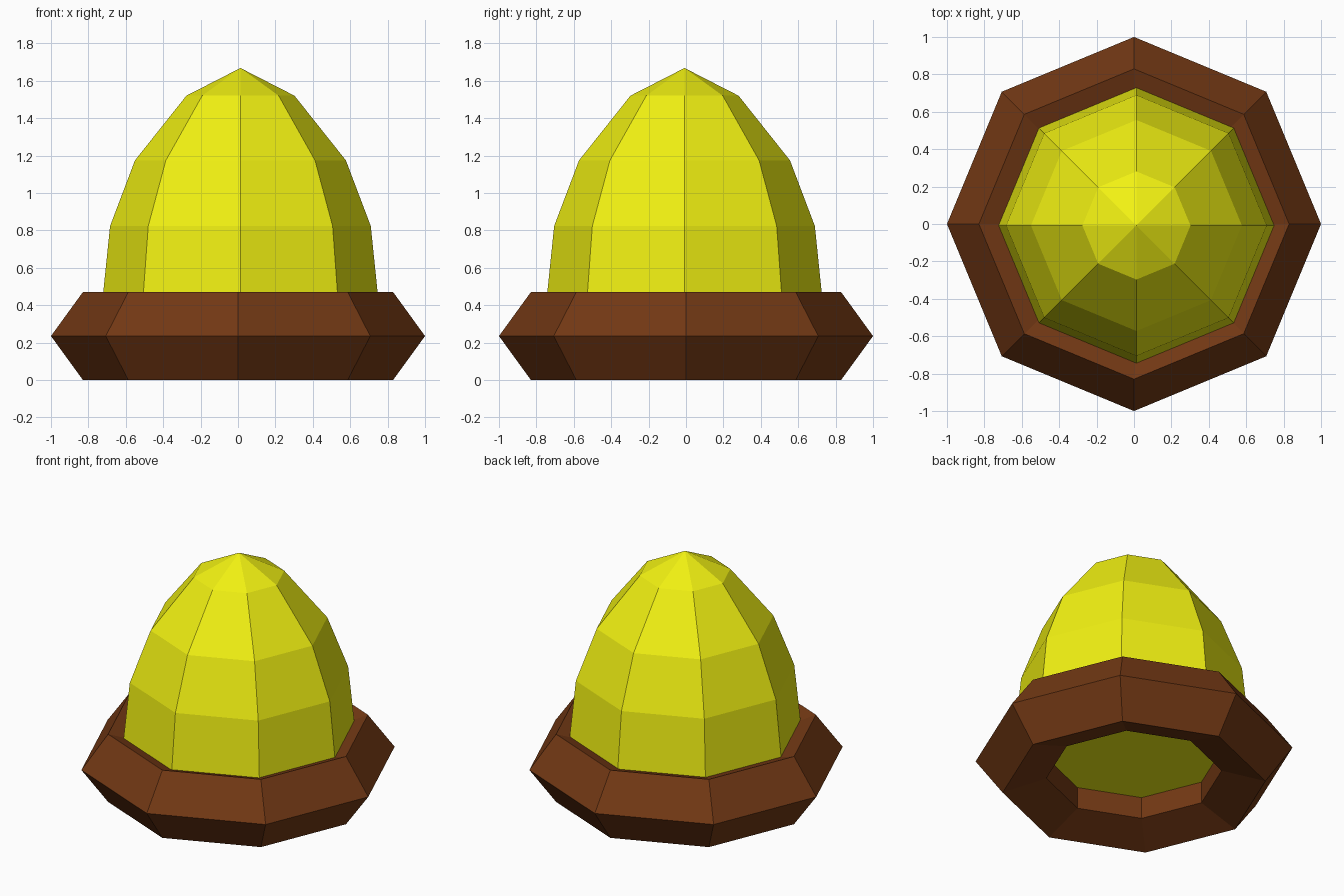
import bpy, bmesh, math

if "Cube" in bpy.data.objects:
    bpy.data.objects.remove(bpy.data.objects["Cube"])

SIDES = 8

def paint(obj, name, color):
    mat = bpy.data.materials.new(name)
    mat.diffuse_color = color
    mat.use_nodes = True
    mat.node_tree.nodes["Principled BSDF"].inputs["Base Color"].default_value = mat.diffuse_color
    obj.data.materials.append(mat)

def lathe(name, profile, closed, center=(0, 0, 0)):
    """Revolve (radius, z) points into a flat-faced solid; radius 0 makes a tip."""
    bm = bmesh.new()
    rings = []
    for r, z in profile:
        if r == 0:
            rings.append([bm.verts.new((0, 0, z))] * SIDES)
        else:
            rings.append([bm.verts.new((r * math.cos(2 * math.pi * i / SIDES),
                                        r * math.sin(2 * math.pi * i / SIDES), z))
                          for i in range(SIDES)])
    pairs = list(zip(rings, rings[1:]))
    if closed:
        pairs.append((rings[-1], rings[0]))
    else:
        bm.faces.new(rings[0])
    for a, b in pairs:
        for i in range(SIDES):
            j = (i + 1) % SIDES
            quad = list(dict.fromkeys([a[i], a[j], b[j], b[i]]))
            bm.faces.new(quad)
    bmesh.ops.recalc_face_normals(bm, faces=bm.faces)
    mesh = bpy.data.meshes.new(name)
    bm.to_mesh(mesh)
    bm.free()
    obj = bpy.data.objects.new(name, mesh)
    obj.location = center
    bpy.context.collection.objects.link(obj)
    return obj

# Base ring: torus with a five-sided cross-section
R, r = 0.753, 0.247
section = [(R + r * math.cos(math.radians(72 * k)),
            0.235 + r * math.sin(math.radians(72 * k))) for k in range(5)]
base_ring = lathe("base_ring", section, True)
paint(base_ring, "brown", (0.17, 0.04, 0.007, 1))

# Dome: stretched half sphere with a flat underside, slightly off centre
dome = lathe("dome", [(0.757, 0.24), (0.697, 0.823), (0.564, 1.174),
                      (0.289, 1.52), (0, 1.668)], False, (0.013, -0.008, 0))
paint(dome, "yellow", (0.88, 0.88, 0.006, 1))
